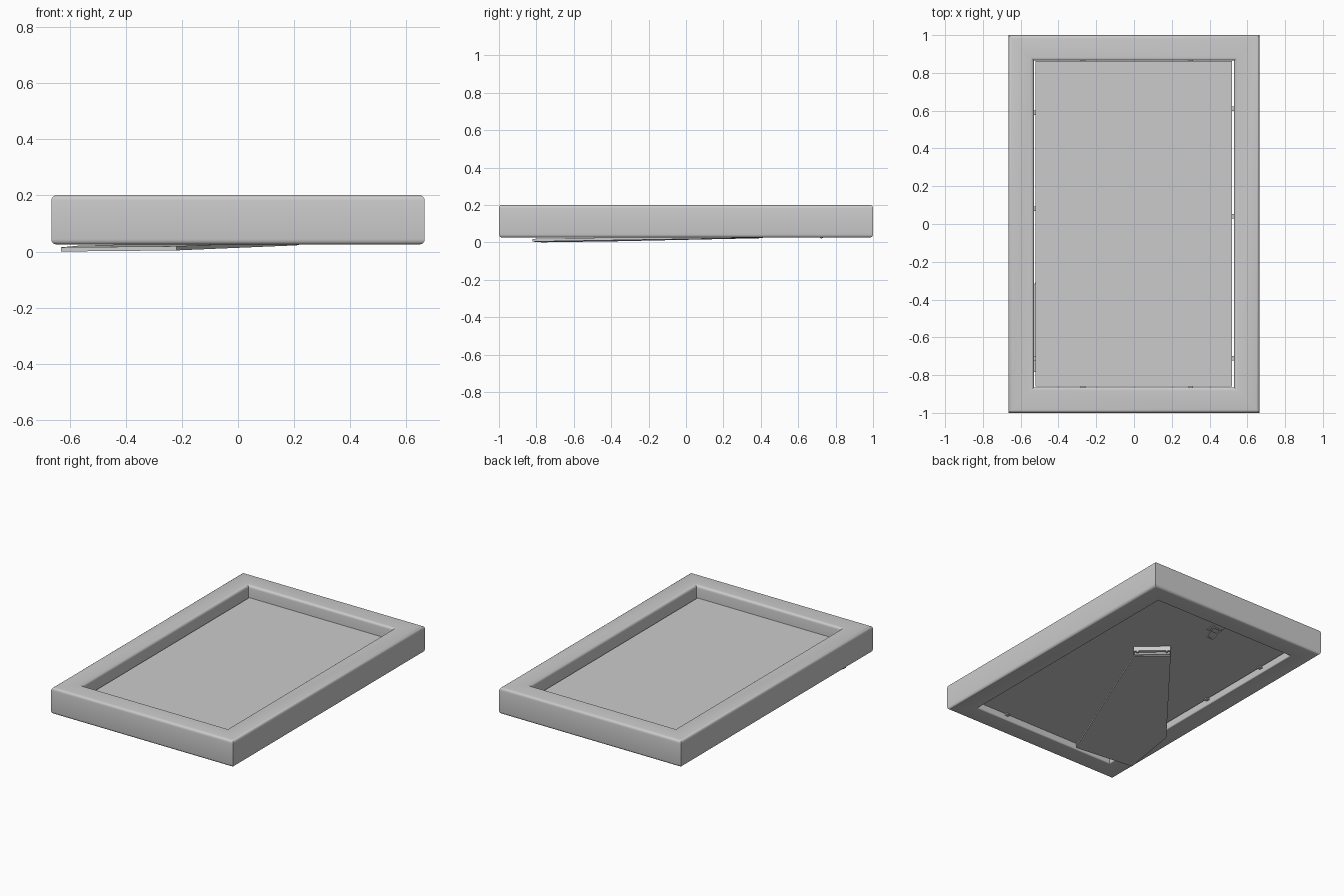
import bpy, bmesh, math
from mathutils import Vector, Matrix

cube = bpy.data.objects.get("Cube")
if cube:
    bpy.data.objects.remove(cube, do_unlink=True)

grey = bpy.data.materials.new("plain grey")
grey.use_nodes = True
colour = (0.6, 0.6, 0.6, 1)
grey.diffuse_color = colour
grey.node_tree.nodes["Principled BSDF"].inputs["Base Color"].default_value = colour


def finish(name, bm, bevel=0, smooth=False):
    bmesh.ops.recalc_face_normals(bm, faces=bm.faces)
    mesh = bpy.data.meshes.new(name)
    bm.to_mesh(mesh)
    bm.free()
    obj = bpy.data.objects.new(name, mesh)
    bpy.context.collection.objects.link(obj)
    mesh.materials.append(grey)
    if bevel:
        mod = obj.modifiers.new("soft edges", "BEVEL")
        mod.width, mod.segments = bevel, 2
    if smooth:
        bpy.ops.object.select_all(action="DESELECT")
        obj.select_set(True)
        bpy.context.view_layer.objects.active = obj
        bpy.ops.object.shade_smooth_by_angle(angle=math.radians(40))
    return obj


def box(name, low, high, bevel=0, matrix=Matrix()):
    bm = bmesh.new()
    bmesh.ops.create_cube(bm, size=1)
    low, high = Vector(low), Vector(high)
    for v in bm.verts:
        v.co = matrix @ Vector([m + c * s for m, c, s in
                                zip((low + high) / 2, v.co, high - low)])
    return finish(name, bm, bevel)


def rod(name, a, b, radius, sides=12):
    a, b = Vector(a), Vector(b)
    bm = bmesh.new()
    turn = (b - a).to_track_quat("Z", "Y").to_matrix().to_4x4()
    bmesh.ops.create_cone(bm, cap_ends=True, segments=sides, radius1=radius, radius2=radius,
                          depth=(b - a).length, matrix=Matrix.Translation((a + b) / 2) @ turn)
    return finish(name, bm, smooth=True)


# Frame moulding: a rounded profile of (inset, height), swept round a mitred rectangle
WIDTH, LOW, TOP, R = 0.135, 0.025, 0.2, 0.018
profile = []
for cx, cz, start in ((R, LOW + R, 180), (WIDTH - R / 2, LOW + R / 2, 270),
                      (WIDTH - R, TOP - R, 0), (R, TOP - R, 90)):
    r = R / 2 if start == 270 else R
    for step in range(5):
        t = math.radians(start + step * 22.5)
        profile.append((cx + r * math.cos(t), cz + r * math.sin(t)))
bm = bmesh.new()
rings = [[bm.verts.new((sx * (0.665 - inset), sy * (1 - inset), z)) for inset, z in profile]
         for sx, sy in ((-1, -1), (1, -1), (1, 1), (-1, 1))]
count = len(profile)
for i in range(4):
    here, there = rings[i], rings[(i + 1) % 4]
    for j in range(count):
        k = (j + 1) % count
        bm.faces.new((here[j], there[j], there[k], here[k]))
finish("frame", bm, smooth=True)

# Picture and backing board, with a narrow gap at the sides
box("picture_panel", (-0.522, -0.86, 0.1), (0.518, 0.863, 0.12))
box("backing_board", (-0.522, -0.86, 0.065), (0.518, 0.863, 0.1))

# Retaining pins round the rebate
for x, ys in ((0.522, (0.61, 0.04, -0.71)), (-0.524, (0.59, 0.08, -0.71))):
    for y in ys:
        box("side_pin", (x - 0.018, y - 0.012, 0.056), (x + 0.018, y + 0.012, 0.064))
for x in (-0.27, 0.3):
    for y in (-0.862, 0.862):
        box("end_pin", (x - 0.012, y - 0.018, 0.056), (x + 0.012, y + 0.018, 0.064))

# Easel leg: a tapered plate that slopes down from its hinge
hinge_a, hinge_b = Vector((0.21, 0.25, 0)), Vector((0.04, 0.4, 0))
along = (hinge_b - hinge_a).normalized()
down = Vector((-along.y, along.x, 0))
outline = [hinge_a, hinge_b, Vector((-0.57, -0.37, 0)), Vector((-0.63, -0.77, 0)),
           Vector((-0.22, -0.82, 0))]
reach = max((p - hinge_a).dot(down) for p in outline)
bm = bmesh.new()
layers = []
for thick in (0, 0.015):
    layers.append([bm.verts.new((p.x, p.y, thick + 0.022 * (1 - (p - hinge_a).dot(down) / reach)))
                   for p in outline])
    bm.faces.new(layers[-1])
for i in range(5):
    j = (i + 1) % 5
    bm.faces.new((layers[0][i], layers[0][j], layers[1][j], layers[1][i]))
finish("easel_leg", bm)

# Hinge: barrel, mounting plate and rivets
place = Matrix.Translation((hinge_a + hinge_b) / 2) @ Matrix.Rotation(
    math.atan2(along.y, along.x), 4, "Z")
box("hinge_plate", (-0.115, -0.045, 0.034), (0.115, 0.03, 0.066), 0.003, place)
rod("hinge_barrel", place @ Vector((-0.11, -0.012, 0.036)),
    place @ Vector((0.11, -0.012, 0.036)), 0.013)
for x in (-0.09, 0.09):
    rod("hinge_rivet", place @ Vector((x, -0.034, 0.028)),
        place @ Vector((x, -0.034, 0.036)), 0.009)

# Hanger: a small plate with a loop tilted away from the board
box("hanger_plate", (-0.045, 0.74, 0.06), (0.035, 0.84, 0.066))
corners = [(-0.035, 0.79, 0.058), (0.025, 0.79, 0.058), (0.018, 0.722, 0.025), (-0.028, 0.722, 0.025)]
for i in range(4):
    rod("hanger_loop", corners[i], corners[(i + 1) % 4], 0.005, 8)
